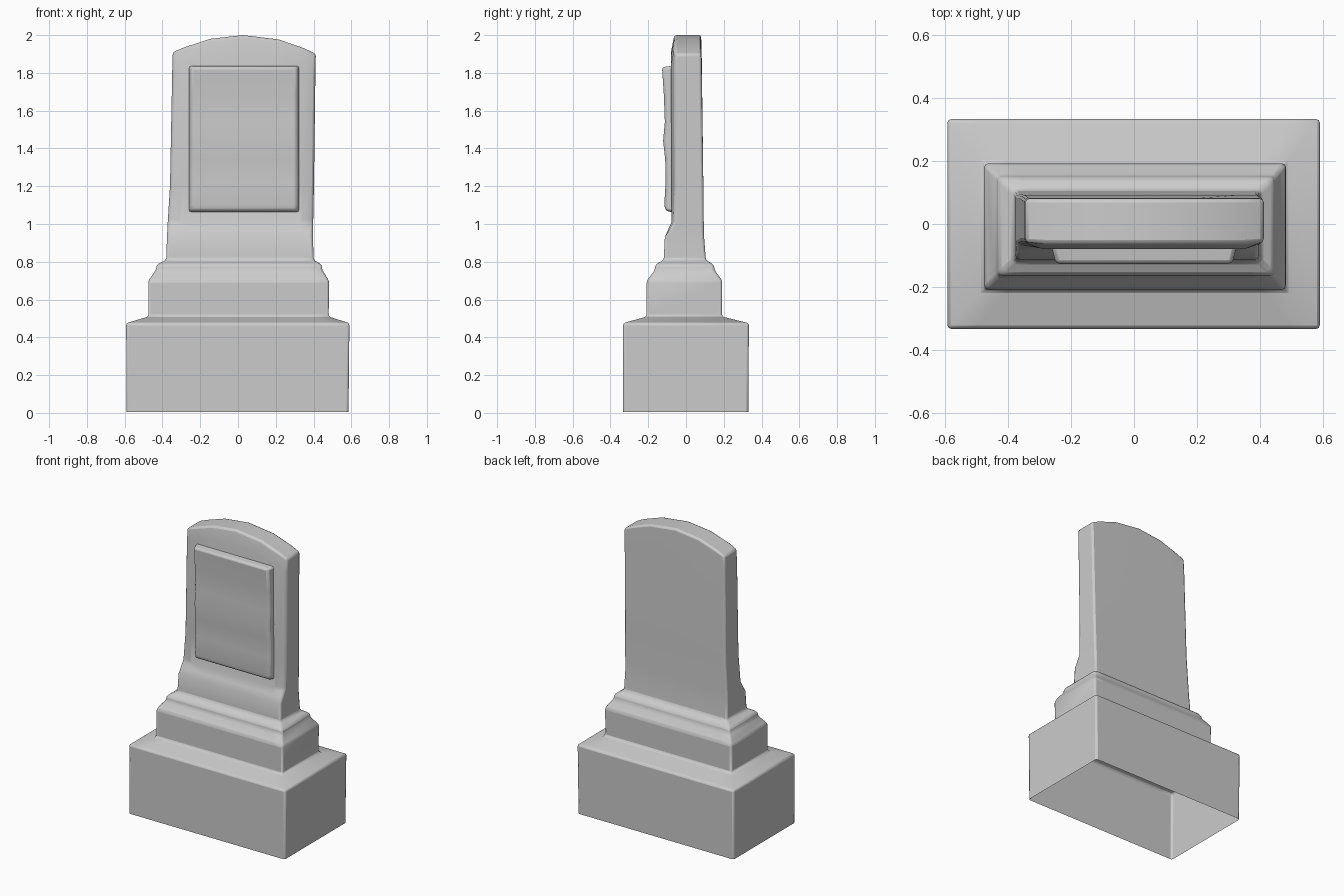
import bpy, bmesh

if "Cube" in bpy.data.objects:
    bpy.data.objects.remove(bpy.data.objects["Cube"])

COLS = (0, 0.08, 0.26, 0.49, 0.74, 0.92, 1)       # columns across the width
ARCH = (1.91, 1.935, 1.98, 2.0, 1.977, 1.93, 1.90)  # arched top, one height per column


def finish(bm, name, bevel, segments=2):
    bmesh.ops.recalc_face_normals(bm, faces=bm.faces)
    mesh = bpy.data.meshes.new(name)
    bm.to_mesh(mesh)
    bm.free()
    obj = bpy.data.objects.new(name, mesh)
    bpy.context.collection.objects.link(obj)
    mod = obj.modifiers.new("soft_edges", 'BEVEL')
    mod.width = bevel
    mod.segments = segments
    mod.limit_method = 'ANGLE'
    mod.angle_limit = 0.45
    bpy.context.view_layer.objects.active = obj
    obj.select_set(True)
    bpy.ops.object.shade_smooth_by_angle(angle=0.6)
    obj.select_set(False)
    return obj


def loft(bm, rings):
    for a, b in zip(rings, rings[1:]):
        n = len(a)
        for i in range(n):
            j = (i + 1) % n
            bm.faces.new((a[i], a[j], b[j], b[i]))


# Monument: stepped base and slab as one shell, open underneath
# (z or drop below arch, left, right, front, back, front corner chamfer)
SECTIONS = [
    (0.005, -0.59, 0.585, -0.333, 0.33, 0),
    (0.475, -0.592, 0.59, -0.333, 0.333, 0),
    (0.51, -0.475, 0.48, -0.208, 0.19, 0),
    (0.70, -0.475, 0.482, -0.208, 0.192, 0),
    (0.755, -0.435, 0.447, -0.165, 0.152, 0),
    (0.785, -0.43, 0.443, -0.162, 0.147, 0),
    (0.81, -0.38, 0.40, -0.118, 0.105, 0),
    (0.93, -0.376, 0.397, -0.112, 0.096, 0),
    (0.97, -0.374, 0.397, -0.095, 0.095, 0.008),
    (1.01, -0.372, 0.398, -0.076, 0.094, 0.012),
    (1.20, -0.36, 0.402, -0.076, 0.092, 0.018),
    (-0.09, -0.348, 0.41, -0.08, 0.083, 0.02),
    (0.0, -0.345, 0.412, -0.062, 0.08, 0.004),
]
bm = bmesh.new()
rings = []
for z, x0, x1, y0, y1, chamfer in SECTIONS:
    front, back = [], []
    for k, t in enumerate(COLS):
        x = x0 + (x1 - x0) * t
        height = z if z > 0 else ARCH[k] + z
        y = y0 + (chamfer if t in (0, 1) else 0)
        front.append(bm.verts.new((x, y, height)))
        back.append(bm.verts.new((x, y1, height)))
    rings.append(front + back[::-1])
loft(bm, rings)
top, n = rings[-1], len(COLS)
for i in range(n - 1):                            # arched top surface
    bm.faces.new((top[i], top[i + 1], top[2 * n - 2 - i], top[2 * n - 1 - i]))
finish(bm, "monument_body", 0.012)

# Raised panel with a slightly wavy face
FACE = [(1.07, -0.108), (1.10, -0.115), (1.22, -0.108), (1.34, -0.110), (1.44, -0.121),
        (1.54, -0.112), (1.68, -0.117), (1.83, -0.127)]
bm = bmesh.new()
grid = []
for z, y in FACE:
    back_z = z - 0.008 if z == FACE[0][0] else z + 0.008 if z == FACE[-1][0] else z
    grid.append([bm.verts.new(p) for p in (
        (-0.262, -0.07, back_z), (-0.248, y, z), (0.312, y, z), (0.326, -0.07, back_z))])
for a, b in zip(grid, grid[1:]):
    for i in range(3):
        bm.faces.new((a[i], a[i + 1], b[i + 1], b[i]))
bm.faces.new(grid[0])
bm.faces.new(grid[-1])
finish(bm, "raised_panel", 0.013)
